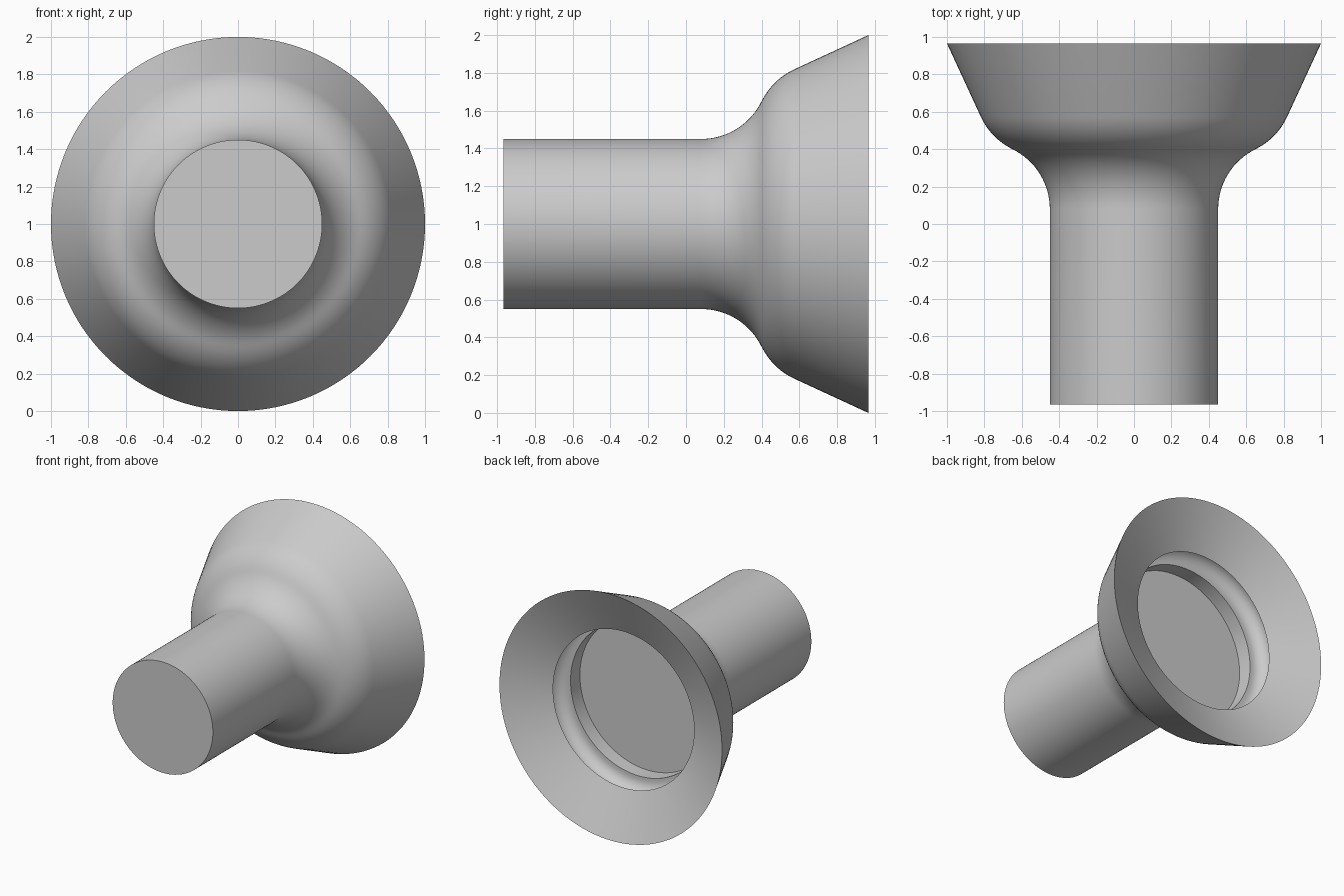
import bpy, bmesh
from math import sin, cos, radians
from mathutils import Vector

cube = bpy.data.objects.get("Cube")
if cube:
    bpy.data.objects.remove(cube, do_unlink=True)

grey = bpy.data.materials.new("neutral_grey")
grey.use_nodes = True
grey.diffuse_color = (0.6, 0.6, 0.6, 1)
grey.node_tree.nodes["Principled BSDF"].inputs["Base Color"].default_value = (0.6, 0.6, 0.6, 1)


def arc(cy, cr, radius, start, end, steps):
    """Profile points (y, r) on an arc, angles in degrees from the +y axis."""
    angles = [radians(start + (end - start) * i / steps) for i in range(steps + 1)]
    return [(cy + radius * cos(a), cr + radius * sin(a)) for a in angles]


def lathe(name, profile, segments, material):
    """Turn a (y, r) profile around the horizontal y axis at z = 1."""
    bm = bmesh.new()
    verts = [bm.verts.new((r, y, 1)) for y, r in profile]
    edges = [bm.edges.new(pair) for pair in zip(verts, verts[1:])]
    bmesh.ops.spin(bm, geom=verts + edges, cent=Vector((0, 0, 1)), axis=Vector((0, 1, 0)),
                   angle=radians(360), steps=segments)
    bmesh.ops.remove_doubles(bm, verts=bm.verts, dist=0.0001)
    bmesh.ops.recalc_face_normals(bm, faces=bm.faces)
    mesh = bpy.data.meshes.new(name)
    bm.to_mesh(mesh)
    bm.free()
    mesh.materials.append(material)
    obj = bpy.data.objects.new(name, mesh)
    bpy.context.collection.objects.link(obj)
    bpy.context.view_layer.objects.active = obj
    obj.select_set(True)
    bpy.ops.object.shade_smooth_by_angle(angle=radians(30))
    obj.select_set(False)


# Solid stem, then a concave fillet and a convex shoulder up to the flared rim
stem = [(-0.965, 0), (-0.965, 0.45)]
fillet = arc(0.08, 0.806, 0.356, -90, -26, 16)
shoulder = arc(0.724, 0.492, 0.36, 154, 114.7, 12)
rim = [(0.965, 1.0)]

# Shallow inner cone, rounded undercut groove, ledge, recess wall and floor
lip = [(0.80, 0.634)]
groove = arc(0.705, 0.634, 0.095, 0, 180, 16)[1:]
recess = [(0.61, 0.61), (0.49, 0.61), (0.49, 0)]

lathe("suction_cup", stem + fillet + shoulder[1:] + rim + lip + groove + recess, 128, grey)
